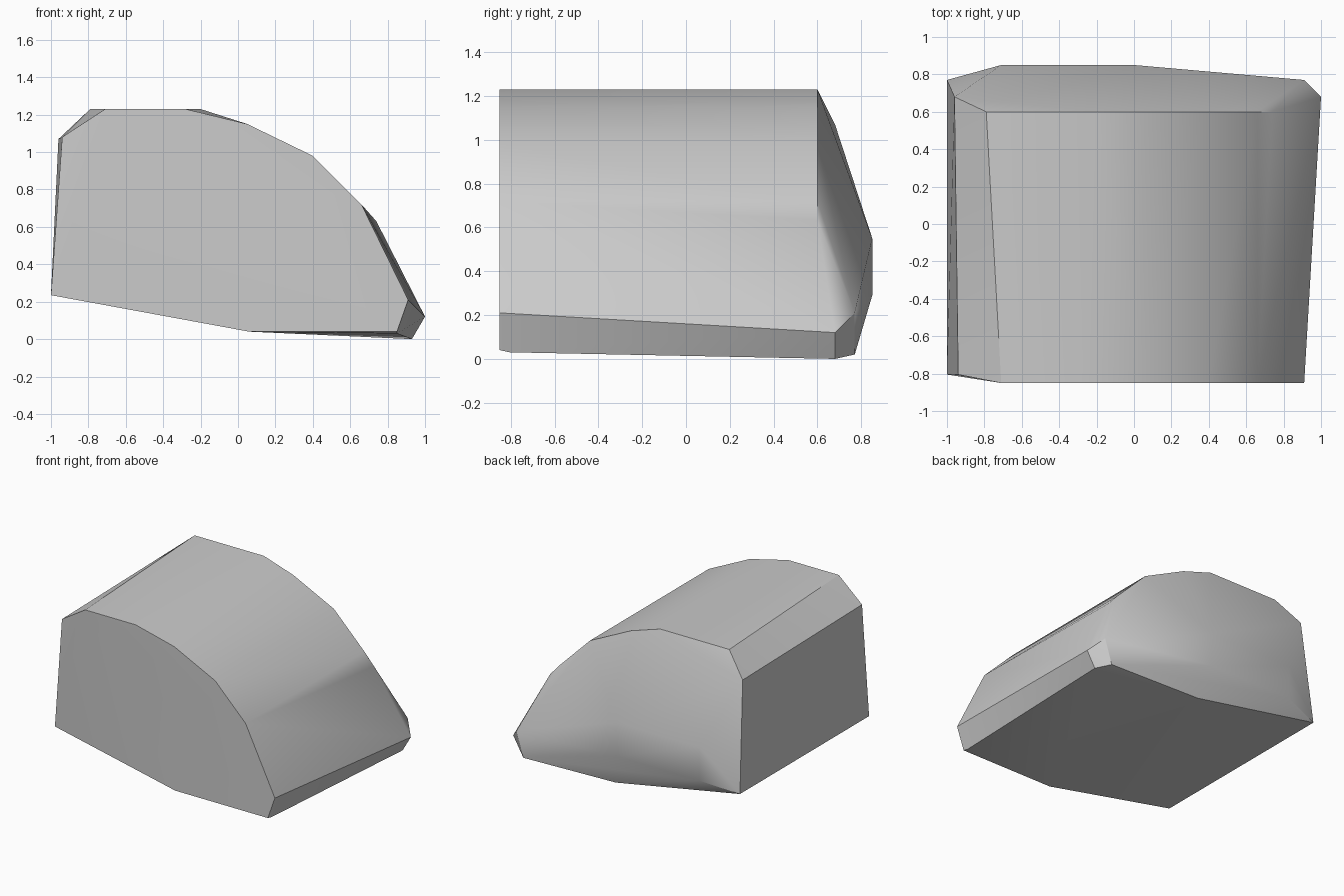
import bpy
import bmesh
from math import radians

cube = bpy.data.objects.get("Cube")
if cube:
    bpy.data.objects.remove(cube, do_unlink=True)

# Single matte grey
grey = bpy.data.materials.new("light grey")
grey.use_nodes = True
colour = (0.6, 0.6, 0.6, 1)
grey.diffuse_color = colour
grey.node_tree.nodes["Principled BSDF"].inputs["Base Color"].default_value = colour

# Corner profiles (x, z) at each depth y, from the front to the domed back
sections = [
    (-0.85, [(-0.71, 1.23), (-0.28, 1.23), (0.05, 1.15), (0.40, 0.98),
             (0.66, 0.72), (0.91, 0.21), (0.85, 0.04), (0.06, 0.04)]),
    (-0.805, [(-0.94, 1.08), (-1.0, 0.235), (0.85, 0.03)]),
    (0.60, [(-0.79, 1.23), (-0.20, 1.23), (0.05, 1.15), (0.40, 0.98),
            (0.66, 0.72), (0.74, 0.63)]),
    (0.68, [(-0.96, 1.07), (1.0, 0.12), (0.93, 0.0)]),
    (0.77, [(-1.0, 0.235), (-0.89, 0.55), (0.91, 0.21), (0.85, 0.02), (0.06, 0.04)]),
    (0.85, [(-0.71, 0.55), (0.0, 0.55), (-0.71, 0.29), (0.0, 0.29)]),
]

# Faceted solid wrapped tightly around the profiles
bm = bmesh.new()
for y, profile in sections:
    for x, z in profile:
        bm.verts.new((x, y, z))
hull = bmesh.ops.convex_hull(bm, input=bm.verts[:])
spare = {v for v in hull["geom_interior"] + hull["geom_unused"]
         if isinstance(v, bmesh.types.BMVert)}
bmesh.ops.delete(bm, geom=list(spare), context="VERTS")
bmesh.ops.dissolve_limit(bm, angle_limit=radians(1), verts=bm.verts[:], edges=bm.edges[:])
bmesh.ops.recalc_face_normals(bm, faces=bm.faces[:])

mesh = bpy.data.meshes.new("rounded_block")
bm.to_mesh(mesh)
bm.free()
mesh.materials.append(grey)
block = bpy.data.objects.new("rounded_block", mesh)
bpy.context.collection.objects.link(block)

# Soft curves with crisp outer edges
bpy.ops.object.select_all(action="DESELECT")
block.select_set(True)
bpy.context.view_layer.objects.active = block
bpy.ops.object.shade_smooth_by_angle(angle=radians(30))
